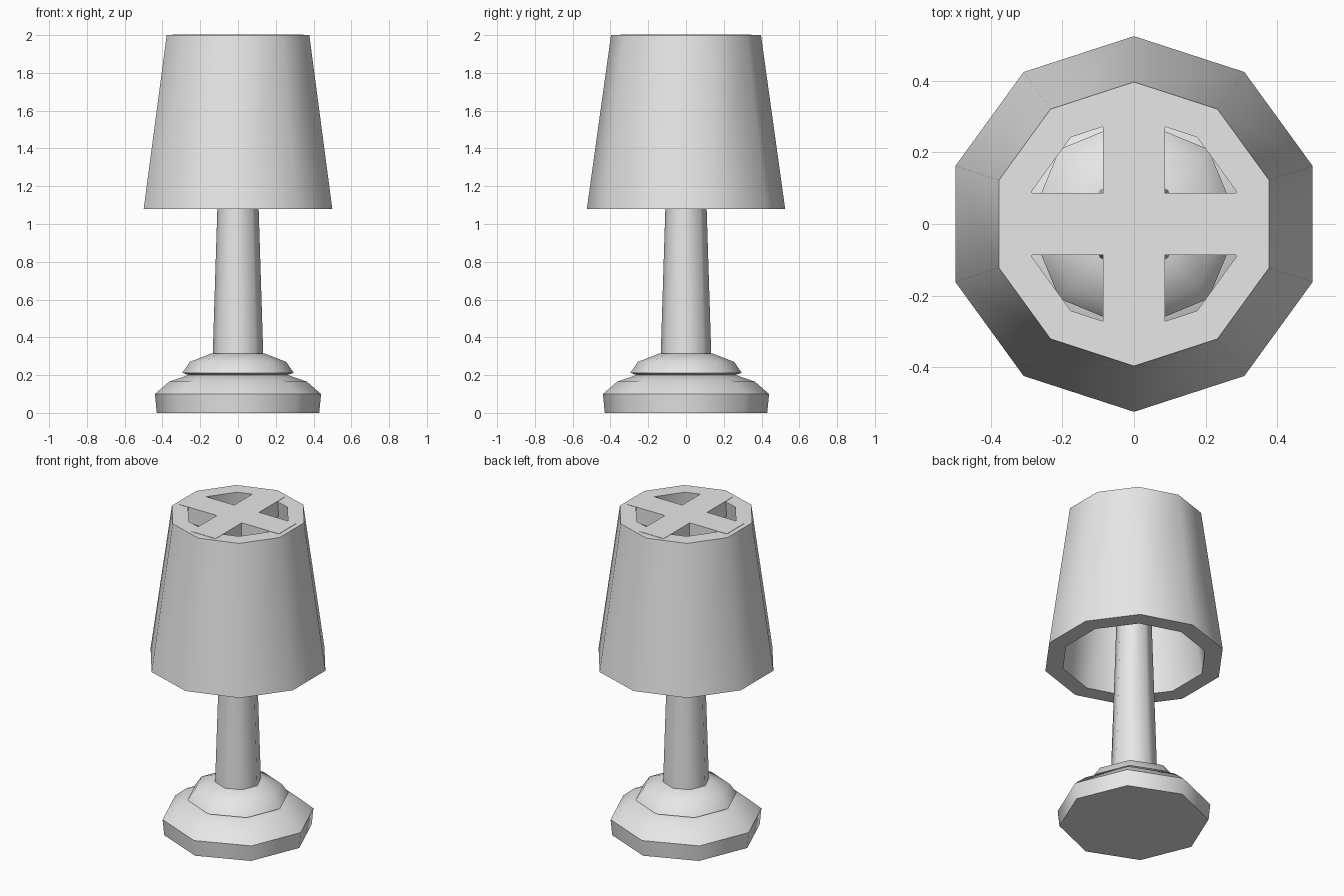
import bpy, bmesh, math

if "Cube" in bpy.data.objects:
    bpy.data.objects.remove(bpy.data.objects["Cube"], do_unlink=True)

grey = bpy.data.materials.new("plain_grey")
grey.use_nodes = True
GREY = (0.8, 0.8, 0.8, 1)
grey.diffuse_color = GREY
grey.node_tree.nodes["Principled BSDF"].inputs["Base Color"].default_value = GREY


def finish(name, bm, angle):
    """Turn the bmesh into a shaded object."""
    bmesh.ops.recalc_face_normals(bm, faces=bm.faces)
    mesh = bpy.data.meshes.new(name)
    bm.to_mesh(mesh)
    bm.free()
    mesh.materials.append(grey)
    obj = bpy.data.objects.new(name, mesh)
    bpy.context.collection.objects.link(obj)
    bpy.ops.object.select_all(action='DESELECT')
    obj.select_set(True)
    bpy.context.view_layer.objects.active = obj
    bpy.ops.object.shade_smooth_by_angle(angle=math.radians(angle))
    return obj


def lathe(name, profile, sides, closed=False):
    """Spin a (radius, z) profile; the first corner points along +y."""
    bm = bmesh.new()
    rings = []
    for r, z in profile:
        angles = [math.pi / 2 + math.tau * i / sides for i in range(sides)]
        rings.append([bm.verts.new((r * math.cos(a), r * math.sin(a), z)) for a in angles])
    pairs = list(zip(rings, rings[1:]))
    if closed:
        pairs.append((rings[-1], rings[0]))
    else:
        bm.faces.new(rings[0])
        bm.faces.new(rings[-1])
    for low, high in pairs:
        for i in range(sides):
            j = (i + 1) % sides
            bm.faces.new((low[i], low[j], high[j], high[i]))
    return finish(name, bm, 50)


# Foot: a wide disc with a domed top, and a smaller dome on it
lathe("lower_base", [(0.43, 0), (0.44, 0.1), (0.365, 0.165), (0.25, 0.205)], 8)
lathe("upper_base", [(0.26, 0.2), (0.295, 0.212), (0.255, 0.27), (0.14, 0.315)], 8)

# Tapered pole up to the shade support
lathe("pole", [(0.134, 0.3), (0.082, 1.95)], 8)

# Thick-walled hollow shade
lathe("lampshade", [(0.525, 1.08), (0.397, 2.0), (0.3, 2.0), (0.42, 1.08)], 10, closed=True)

# Cross-shaped support set into the top of the shade
ARM, HALF, TOP, THICK = 0.348, 0.087, 2.002, 0.1
bm = bmesh.new()
outline = []
for k in range(4):
    c, s = [(1, 0), (0, 1), (-1, 0), (0, -1)][k]
    for x, y in [(ARM, -HALF), (ARM, HALF), (HALF, HALF)]:
        outline.append(bm.verts.new((x * c - y * s, x * s + y * c, TOP)))
face = bm.faces.new(outline)
side = bmesh.ops.extrude_face_region(bm, geom=[face], use_keep_orig=True)
lower = [v for v in side["geom"] if isinstance(v, bmesh.types.BMVert)]
bmesh.ops.translate(bm, verts=lower, vec=(0, 0, -THICK))
finish("shade_support", bm, 30)
